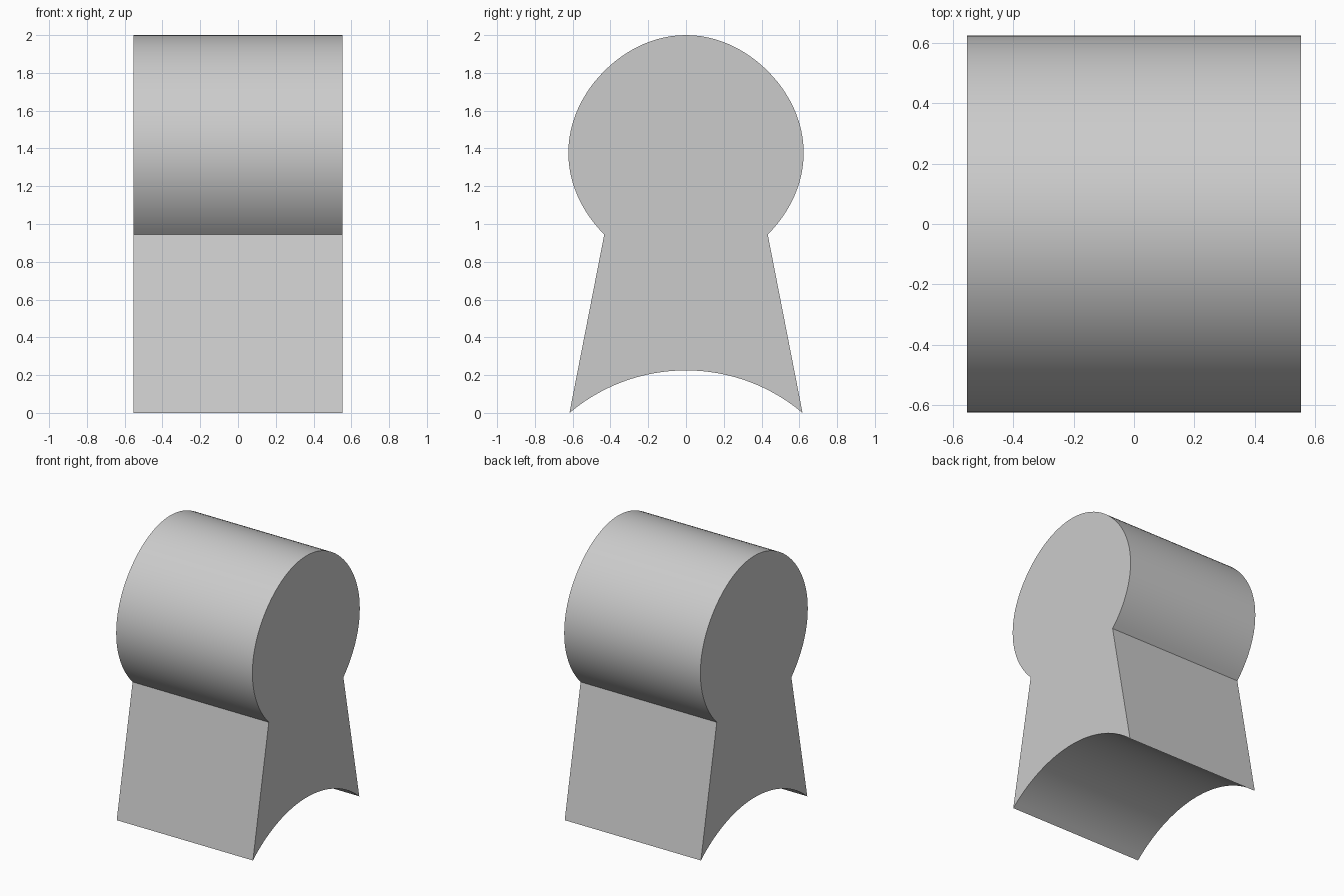
import bpy
import bmesh
from math import sin, cos, pi, radians, sqrt

cube = bpy.data.objects.get("Cube")
if cube:
    bpy.data.objects.remove(cube, do_unlink=True)

HALF_WIDTH = 0.553
HEAD_Z, HEAD_R = 1.377, 0.623
FOOT_Y, ARCH_Z = 0.617, 0.225
ARCH_R = (FOOT_Y ** 2 + ARCH_Z ** 2) / (2 * ARCH_Z)
HEAD_STEPS, ARCH_STEPS = 72, 32


def head_point(angle):
    # Round head, very slightly flattened on the diagonals
    r = HEAD_R - 0.011 * sin(2 * angle) ** 2
    return r * cos(angle), HEAD_Z + r * sin(angle)


def arch_point(y):
    return y, ARCH_Z - ARCH_R + sqrt(ARCH_R ** 2 - y ** 2)


# Keyhole outline: head from neck to neck, then the arched underside
profile = [head_point(-pi / 4 + 1.5 * pi * i / HEAD_STEPS)
           for i in range(HEAD_STEPS + 1)]
profile += [arch_point(FOOT_Y * (2 * i / ARCH_STEPS - 1))
            for i in range(ARCH_STEPS + 1)]

# Extrude the outline across the width
bm = bmesh.new()
side = bm.faces.new([bm.verts.new((-HALF_WIDTH, y, z)) for y, z in profile])
result = bmesh.ops.extrude_face_region(bm, geom=[side], use_keep_orig=True)
moved = [v for v in result["geom"] if isinstance(v, bmesh.types.BMVert)]
bmesh.ops.translate(bm, verts=moved, vec=(2 * HALF_WIDTH, 0, 0))
bmesh.ops.recalc_face_normals(bm, faces=bm.faces)
mesh = bpy.data.meshes.new("keyhole_block")
bm.to_mesh(mesh)
bm.free()

block = bpy.data.objects.new("keyhole_block", mesh)
bpy.context.collection.objects.link(block)

# Plain grey material
grey = bpy.data.materials.new("light_grey")
grey.use_nodes = True
colour = (0.6, 0.6, 0.6, 1)
grey.diffuse_color = colour
grey.node_tree.nodes["Principled BSDF"].inputs["Base Color"].default_value = colour
mesh.materials.append(grey)

# Smooth curves, crisp corners
bpy.ops.object.select_all(action="DESELECT")
block.select_set(True)
bpy.context.view_layer.objects.active = block
bpy.ops.object.shade_smooth_by_angle(angle=radians(25))
